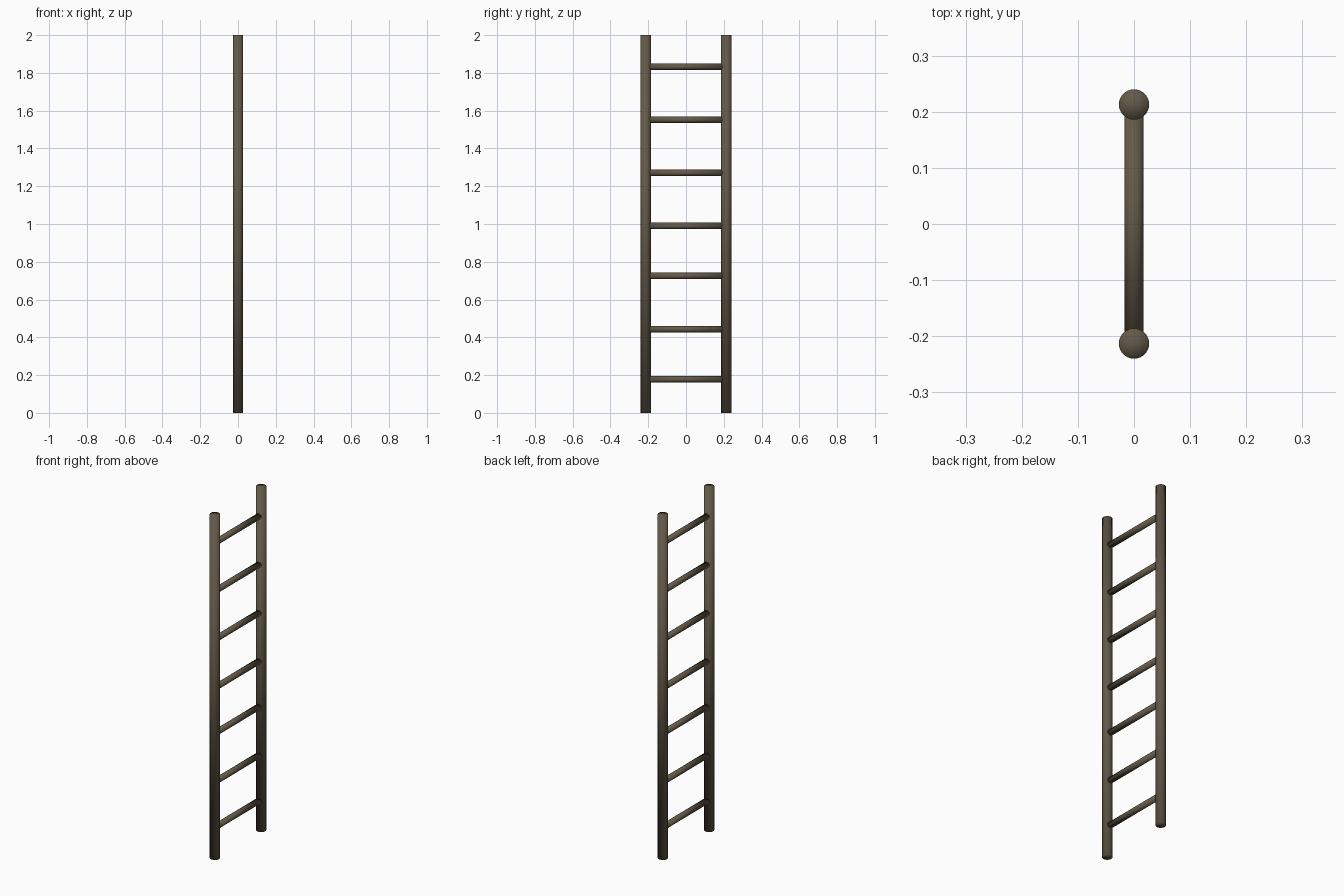
import bpy, math

if "Cube" in bpy.data.objects:
    bpy.data.objects.remove(bpy.data.objects["Cube"])

wood = bpy.data.materials.new("dark_wood")
wood.diffuse_color = (0.125, 0.1, 0.065, 1)
wood.use_nodes = True
wood.node_tree.nodes["Principled BSDF"].inputs["Base Color"].default_value = wood.diffuse_color

RAIL_Y = 0.213
RAIL_R = 0.027
RUNG_R = 0.017


def pole(name, radius, length, location, rotation=(0, 0, 0)):
    """Round pole, smooth shaded over its ends."""
    bpy.ops.mesh.primitive_cylinder_add(
        vertices=32, radius=radius, depth=length, end_fill_type='TRIFAN',
        location=location, rotation=rotation)
    obj = bpy.context.object
    obj.name = name
    obj.data.materials.append(wood)
    bpy.ops.object.shade_smooth()
    return obj


# Upright rails
for side, y in (("front", -RAIL_Y), ("back", RAIL_Y)):
    pole(side + "_rail", RAIL_R, 2.0, (0, y, 1.0))

# Rungs, slightly sunk into the rails
for i, z in enumerate((0.178, 0.443, 0.725, 0.99, 1.271, 1.552, 1.833)):
    pole(f"rung_{i + 1}", RUNG_R, 0.4, (0, 0, z), (math.pi / 2, 0, 0))
